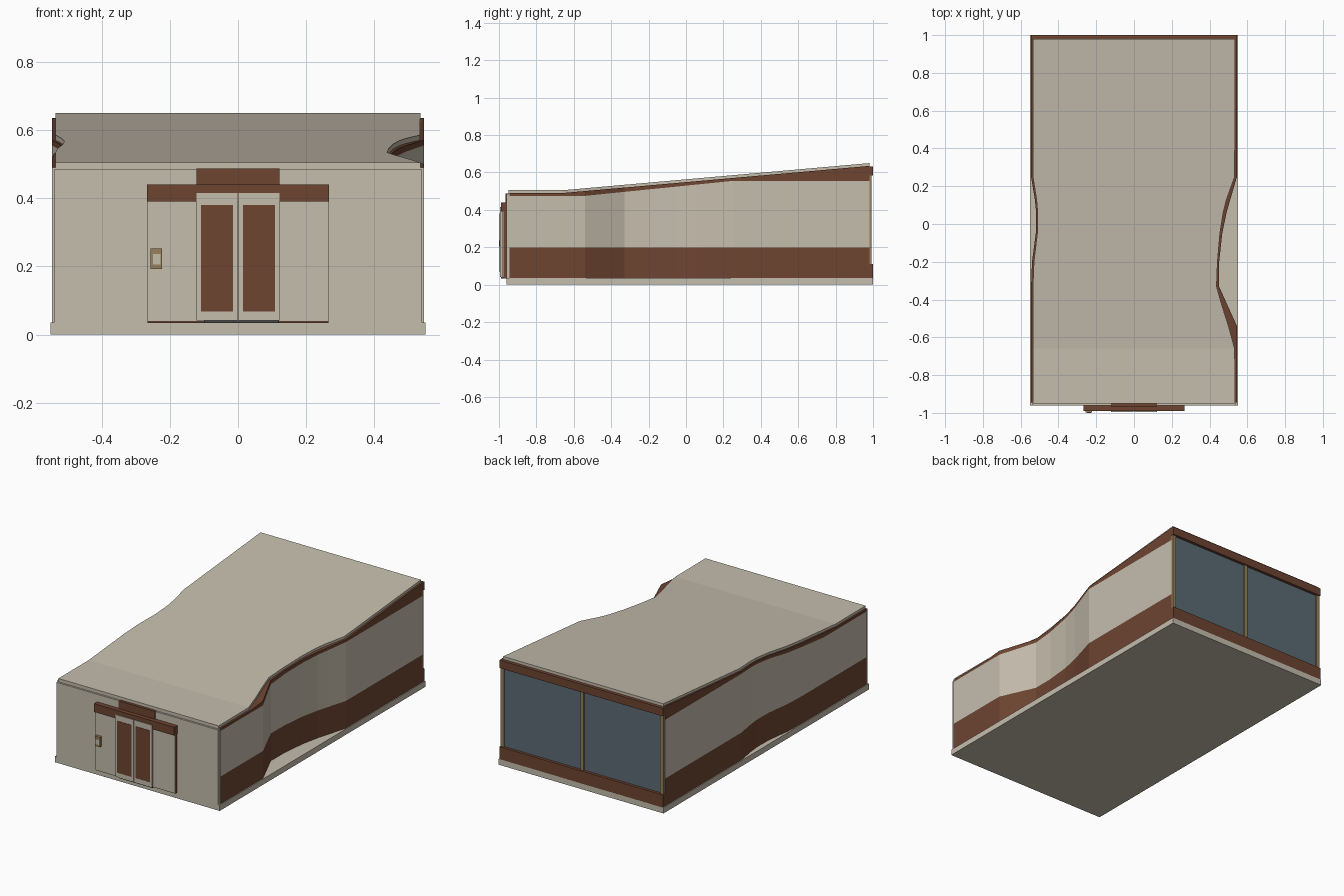
import bpy
import bmesh

cube = bpy.data.objects.get("Cube")
if cube:
    bpy.data.objects.remove(cube, do_unlink=True)


def make_material(name, r, g, b):
    mat = bpy.data.materials.new(name)
    mat.use_nodes = True
    mat.diffuse_color = (r, g, b, 1)
    mat.node_tree.nodes["Principled BSDF"].inputs["Base Color"].default_value = (r, g, b, 1)
    return mat


beige = make_material("beige plaster", 0.56, 0.51, 0.42)
brown = make_material("brown cladding", 0.155, 0.058, 0.031)
glass = make_material("slate glass", 0.105, 0.145, 0.175)
gold = make_material("bronze frame", 0.31, 0.22, 0.10)
dark = make_material("dark threshold", 0.06, 0.06, 0.06)


def finish(name, bm, mats):
    bmesh.ops.recalc_face_normals(bm, faces=bm.faces[:])
    mesh = bpy.data.meshes.new(name)
    bm.to_mesh(mesh)
    bm.free()
    for mat in mats:
        mesh.materials.append(mat)
    obj = bpy.data.objects.new(name, mesh)
    bpy.context.collection.objects.link(obj)
    return obj


def box(name, x, y, z, mat):
    """Box from (low, high) ranges on each axis."""
    bm = bmesh.new()
    bmesh.ops.create_cube(bm, size=1)
    for v in bm.verts:
        for i, (low, high) in enumerate((x, y, z)):
            v.co[i] = low if v.co[i] < 0 else high
    return finish(name, bm, [mat])


def loft(name, sections, mats, slots):
    """Skin a closed solid through matching sections; slots colour each strip."""
    bm = bmesh.new()
    rings = [[bm.verts.new(p) for p in s] for s in sections]
    n = len(rings[0])
    for a, b in zip(rings, rings[1:]):
        for j in range(n):
            k = (j + 1) % n
            face = bm.faces.new((a[j], a[k], b[k], b[j]))
            face.material_index = slots[j]
    bm.faces.new(rings[0])
    bm.faces.new(rings[-1])
    return finish(name, bm, mats)


def roof_top(y):
    return 0.505 + max(0, y + 0.66) * 0.0884


def trim_bottom(y):
    t = min(1, max(0, (y + 0.54) / 0.79))
    return 0.475 + 0.08 * t


# Plan rows: y, wall left, wall right, roof left, roof right
rows = [
    (-0.945, 0.545, 0.545, 0.535, 0.535),
    (-0.66, 0.545, 0.545, 0.535, 0.533),
    (-0.54, 0.545, 0.545, 0.535, 0.500),
    (-0.43, 0.545, 0.495, 0.535, 0.465),
    (-0.33, 0.545, 0.450, 0.535, 0.437),
    (-0.20, 0.540, 0.451, 0.530, 0.442),
    (-0.05, 0.520, 0.467, 0.512, 0.455),
    (0.06, 0.518, 0.490, 0.510, 0.472),
    (0.13, 0.525, 0.510, 0.516, 0.490),
    (0.25, 0.545, 0.545, 0.535, 0.533),
    (0.98, 0.545, 0.545, 0.535, 0.535),
]

# Main body with brown base band, beige wall and brown upper trim
body = []
for y, wl, wr, _, _ in rows:
    levels = [0.03, 0.2, trim_bottom(y), roof_top(y) - 0.015]
    body.append([(-wl, y, z) for z in levels] + [(wr, y, z) for z in reversed(levels)])
loft("curved_walls", body, [beige, brown], [1, 0, 1, 1, 1, 0, 1, 0])

# Sloping roof sheet, notched where the walls curve in
roof = []
for y, _, _, rl, rr in rows:
    top = roof_top(y)
    edge = y - 0.004 if y < -0.9 else y
    roof.append([(-rl, edge, top - 0.02), (-rl, edge, top), (rr, edge, top), (rr, edge, top - 0.02)])
loft("roof", roof, [beige], [0] * 4)

# Foundation and front wall
box("foundation_slab", (-0.55, 0.55), (-0.96, 1.0), (0, 0.035), beige)
box("front_wall", (-0.54, 0.54), (-0.96, -0.944), (0.03, 0.485), beige)

# Glazed back wall with trims and mullions
box("back_window", (-0.53, 0.53), (0.97, 0.983), (0.1, 0.6), glass)
box("back_top_trim", (-0.545, 0.545), (0.978, 1.0), (0.585, 0.633), brown)
box("back_base_trim", (-0.545, 0.545), (0.978, 1.0), (0.034, 0.11), brown)
for name, x in (("right", -0.533), ("middle", 0), ("left", 0.533)):
    box("back_mullion_" + name, (x - 0.011, x + 0.011), (0.97, 0.992), (0.1, 0.595), gold)

# Entrance surround
box("entrance_core", (-0.266, 0.266), (-0.976, -0.955), (0.034, 0.4), brown)
box("entrance_panel", (-0.265, 0.265), (-0.981, -0.975), (0.038, 0.395), beige)
box("entrance_header", (-0.267, 0.267), (-0.99, -0.955), (0.39, 0.44), brown)
box("entrance_top_plate", (-0.122, 0.122), (-0.965, -0.944), (0.43, 0.487), brown)
box("door_threshold", (-0.1, 0.12), (-0.988, -0.96), (0.034, 0.041), dark)

# Double doors
for name, s in (("left", 1), ("right", -1)):
    box("door_" + name, sorted((s * 0.002, s * 0.121)), (-0.994, -0.975), (0.041, 0.415), beige)
    box("door_panel_" + name, sorted((s * 0.014, s * 0.109)), (-0.996, -0.99), (0.068, 0.38), brown)

# Entry keypad
box("keypad_frame", (-0.256, -0.223), (-0.998, -0.975), (0.192, 0.252), gold)
box("keypad_screen", (-0.25, -0.228), (-1.0, -0.99), (0.205, 0.237), beige)
